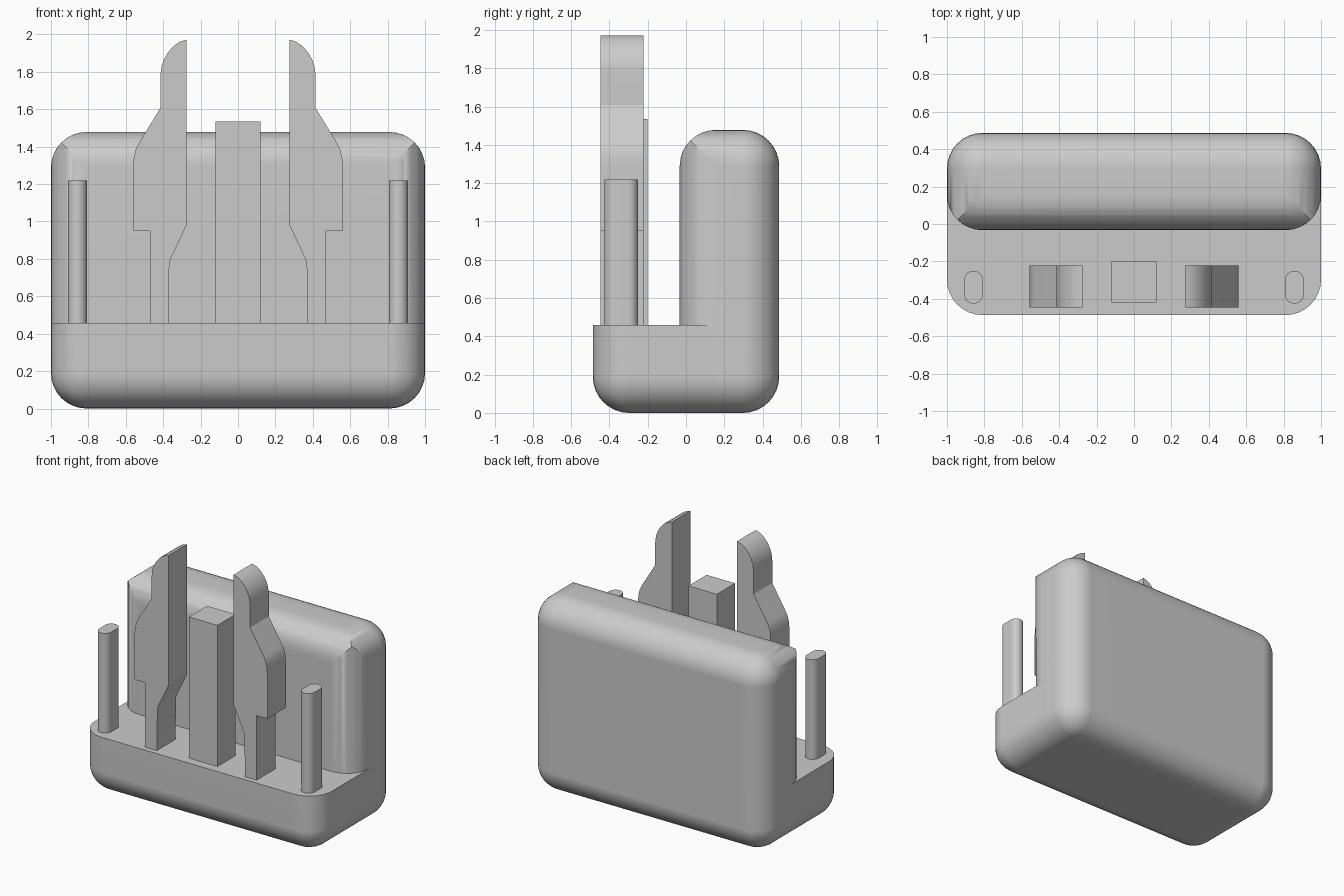
import bpy, bmesh, math
from mathutils import Vector

if "Cube" in bpy.data.objects:
    bpy.data.objects.remove(bpy.data.objects["Cube"], do_unlink=True)

R = 0.19            # main fillet radius
DEPTH = 0.487       # half depth of the housing
LEDGE = 0.458       # height of the front ledge
WALL_FRONT = -0.033
WALL_TOP = 1.478

grey = bpy.data.materials.new("plain grey")
grey.use_nodes = True
grey.diffuse_color = (0.6, 0.6, 0.6, 1)
grey.node_tree.nodes["Principled BSDF"].inputs["Base Color"].default_value = (0.6, 0.6, 0.6, 1)


def finish(bm, name):
    bmesh.ops.recalc_face_normals(bm, faces=bm.faces)
    mesh = bpy.data.meshes.new(name)
    bm.to_mesh(mesh)
    bm.free()
    mesh.materials.append(grey)
    obj = bpy.data.objects.new(name, mesh)
    bpy.context.collection.objects.link(obj)
    bpy.ops.object.select_all(action='DESELECT')
    obj.select_set(True)
    bpy.context.view_layer.objects.active = obj
    bpy.ops.object.shade_smooth_by_angle(angle=math.radians(25))
    weighted = obj.modifiers.new("Weighted normals", 'WEIGHTED_NORMAL')
    weighted.keep_sharp = True
    return obj


def box(lo, hi):
    bm = bmesh.new()
    bmesh.ops.create_cube(bm, size=1)
    lo, hi = Vector(lo), Vector(hi)
    for v in bm.verts:
        v.co = Vector([a + (c + 0.5) * (b - a) for a, b, c in zip(lo, hi, v.co)])
    return bm


def fillet(bm, edges):
    bmesh.ops.bevel(bm, geom=edges, offset=R, offset_type='OFFSET',
                    segments=8, profile=0.5, affect='EDGES')


def prism(points, axis, start, end, name):
    # extrude a closed 2D outline along y or z
    bm = bmesh.new()
    verts = [bm.verts.new((a, start, b) if axis == 'y' else (a, b, start)) for a, b in points]
    face = bm.faces.new(verts)
    new = bmesh.ops.extrude_face_region(bm, geom=[face])["geom"]
    step = Vector((0, end - start, 0) if axis == 'y' else (0, 0, end - start))
    bmesh.ops.translate(bm, vec=step, verts=[g for g in new if isinstance(g, bmesh.types.BMVert)])
    return finish(bm, name)


# Rear housing: rounded block, its upper front corners mitred instead of spherical
bm = box((-1, WALL_FRONT, 0), (1, DEPTH, WALL_TOP))
fillet(bm, bm.edges[:])
for v in bm.verts:
    side = 1 if v.co.x > 0 else -1
    centre = Vector((side * (1 - R), WALL_FRONT + R, WALL_TOP - R))
    d = v.co - centre
    if d.x * side > 1e-4 and d.y < -1e-4 and d.z > 1e-4:
        reach = max(math.hypot(d.x, d.y), math.hypot(d.y, d.z), math.hypot(d.x, d.z))
        v.co = centre + d * (R / reach)
bmesh.ops.delete(bm, geom=bm.faces[:], context='FACES_ONLY')
hull = bmesh.ops.convex_hull(bm, input=bm.verts[:])
bmesh.ops.delete(bm, geom=[e for e in bm.edges if not e.link_faces], context='EDGES')
bmesh.ops.dissolve_limit(bm, angle_limit=math.radians(0.5), verts=bm.verts[:], edges=bm.edges[:])
finish(bm, "rear_housing")

# Front ledge: flat top, rounded bottom and front corners, runs into the housing
bm = box((-1, -DEPTH, 0), (1, WALL_FRONT + R, LEDGE))
rounded = []
for e in bm.edges:
    mid = (e.verts[0].co + e.verts[1].co) / 2
    at_bottom = mid.z < 0.01
    at_front = mid.y < -DEPTH + 0.01
    at_side = abs(mid.x) > 0.99
    if (at_bottom and at_front) or (at_bottom and at_side) or (at_front and at_side):
        rounded.append(e)
fillet(bm, rounded)
finish(bm, "front_ledge")

# Centre block
finish(box((-0.12, -0.42, LEDGE - 0.02), (0.12, -0.2, 1.535)), "centre_block")

# Snap clip outline on the +x side
clip = [(0.373, LEDGE - 0.02), (0.367, 0.785), (0.275, 0.98), (0.275, 1.972),
        (0.31, 1.961), (0.345, 1.938), (0.375, 1.903), (0.395, 1.868),
        (0.409, 1.83), (0.415, 1.78), (0.415, 1.607), (0.532, 1.415),
        (0.547, 1.383), (0.557, 1.34), (0.56, 1.29), (0.56, 0.95),
        (0.47, 0.95), (0.47, LEDGE - 0.02)]

# Guide pin outline: a stadium shape
W, MID, STRAIGHT = 0.051, -0.338, 0.037
pin = []
for end in (1, -1):
    for i in range(13):
        a = math.pi * i / 12
        pin.append((end * W * math.cos(a), MID + end * (STRAIGHT + W * math.sin(a))))

for side, label in ((1, "left"), (-1, "right")):
    prism([(side * x, z) for x, z in clip], 'y', -0.447, -0.222, label + "_clip")
    prism([(side * 0.858 + x, y) for x, y in pin], 'z', LEDGE - 0.02, 1.218, label + "_guide_pin")
